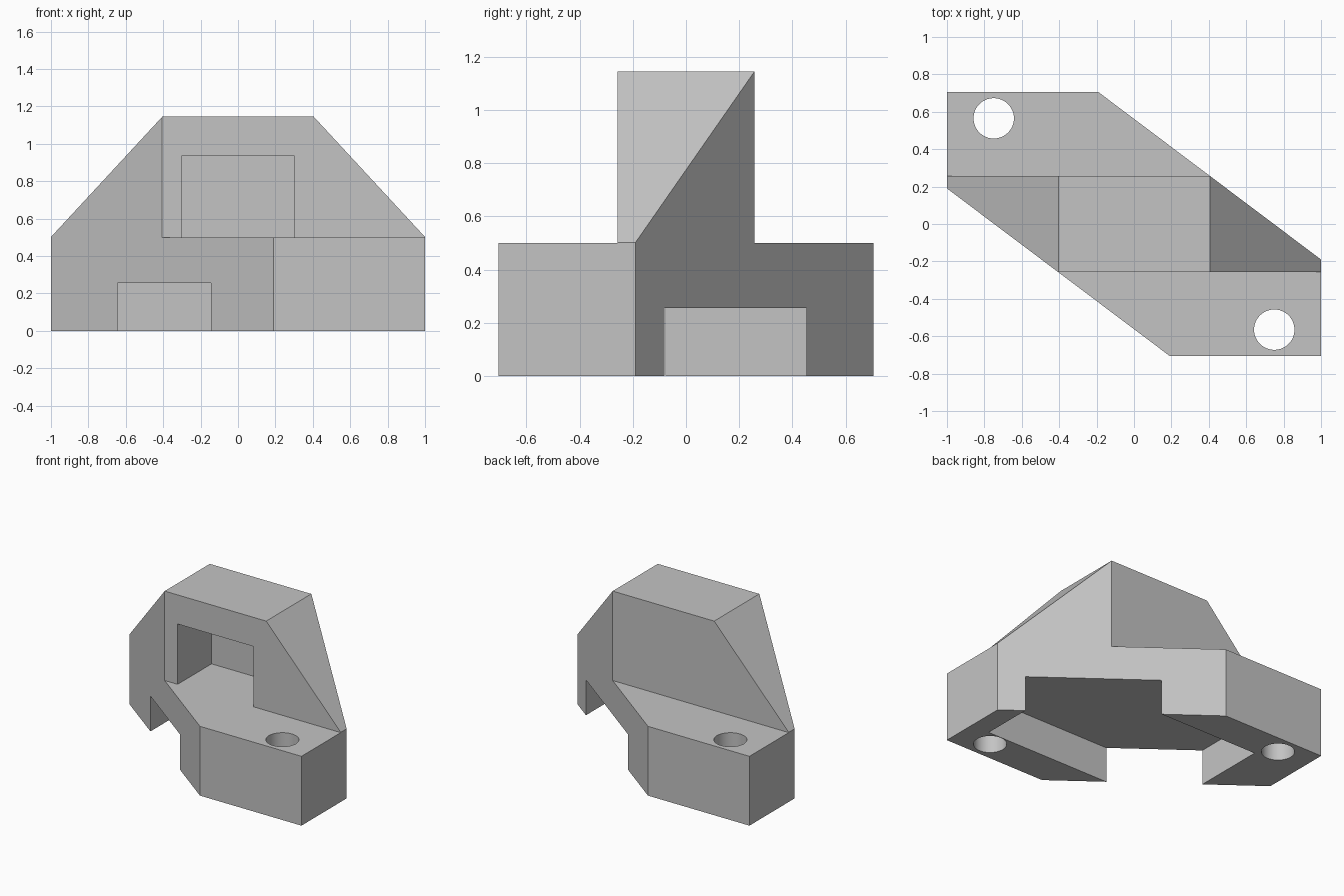
import bpy
import math
from mathutils import Vector

default = bpy.data.objects.get("Cube")
if default:
    bpy.data.objects.remove(default, do_unlink=True)

BASE_H, TOP_H = 0.5, 1.145     # shelf height and full height
RIB_Y, RIB_X = 0.257, 0.405    # half depth and half top width of the rib
LONG, SHORT = 0.705, 0.19      # corner offsets of the slanted plan

grey = bpy.data.materials.new("plain_grey")
grey.use_nodes = True
colour = (0.55, 0.55, 0.55, 1)
grey.diffuse_color = colour
grey.node_tree.nodes["Principled BSDF"].inputs["Base Color"].default_value = colour


def prism(name, outline, direction):
    """Closed prism: a 3D outline swept along a direction."""
    n = len(outline)
    start = [Vector(p) for p in outline]
    verts = start + [p + Vector(direction) for p in start]
    faces = [range(n), range(n, 2 * n)]
    faces += [(i, (i + 1) % n, n + (i + 1) % n, n + i) for i in range(n)]
    mesh = bpy.data.meshes.new(name)
    mesh.from_pydata(verts, [], [list(f) for f in faces])
    obj = bpy.data.objects.new(name, mesh)
    bpy.context.collection.objects.link(obj)
    mesh.materials.append(grey)
    # Make all normals point outward
    bpy.ops.object.select_all(action='DESELECT')
    bpy.context.view_layer.objects.active = obj
    obj.select_set(True)
    bpy.ops.object.mode_set(mode='EDIT')
    bpy.ops.mesh.select_all(action='SELECT')
    bpy.ops.mesh.normals_make_consistent(inside=False)
    bpy.ops.object.mode_set(mode='OBJECT')
    return obj


def box(name, x0, x1, y0, y1, z0, z1):
    outline = [(x0, y0, z0), (x1, y0, z0), (x1, y1, z0), (x0, y1, z0)]
    return prism(name, outline, (0, 0, z1 - z0))


def cut(body, cutter):
    """Subtract the cutter from the body and discard it."""
    cutter.hide_render = True
    mod = body.modifiers.new("cut", 'BOOLEAN')
    mod.operation = 'DIFFERENCE'
    mod.solver = 'EXACT'
    mod.object = cutter
    bpy.context.view_layer.objects.active = body
    bpy.ops.object.modifier_apply(modifier=mod.name)
    bpy.data.objects.remove(cutter, do_unlink=True)


# Body: slanted six-sided plan, point-symmetric about the centre
half = [(-1, SHORT), (SHORT, -LONG), (1, -LONG)]
plan = half + [(-x, -y) for x, y in half]
body = prism("bracket_body", [(x, y, 0) for x, y in plan], (0, 0, TOP_H))

for s in (-1, 1):
    # Shelf in front of and behind the central rib
    y0, y1 = sorted((s * RIB_Y, s * 1.2))
    cut(body, box("shelf_cutter", -1.5, 1.5, y0, y1, BASE_H, 1.5))

    # Sloping shoulder of the rib
    slope = (TOP_H - BASE_H - 0.002) / (1 - RIB_X)
    x_in, x_out = RIB_X - 0.2, 1.3
    line = [(x, TOP_H - slope * (x - RIB_X)) for x in (x_in, x_out)]
    shoulder = line + [(x_out, 1.6)]
    # Keep the cutter above the shelves beyond the outer wall
    cut(body, prism("shoulder_cutter",
                    [(s * x, -1, z) for x, z in shoulder], (0, 2, 0)))

    # Vertical bolt hole
    ring = [2 * math.pi * i / 48 for i in range(48)]
    hole = [(s * 0.75 + 0.108 * math.cos(a), -s * 0.565 + 0.108 * math.sin(a), -0.2)
            for a in ring]
    cut(body, prism("hole_cutter", hole, (0, 0, 1)))

# Pocket in the front of the rib, floor level with the shelf
cut(body, box("pocket_cutter", -0.302, 0.302, -0.4, 0.13, BASE_H, 0.935))

# Recess underneath, open through both slanted sides
cut(body, box("recess_cutter", -0.645, 0.855, -0.453, 0.453, -0.2, 0.255))

# Smooth hole walls, crisp edges elsewhere
bpy.ops.object.select_all(action='DESELECT')
body.select_set(True)
bpy.context.view_layer.objects.active = body
bpy.ops.object.shade_smooth_by_angle(angle=math.radians(25))
